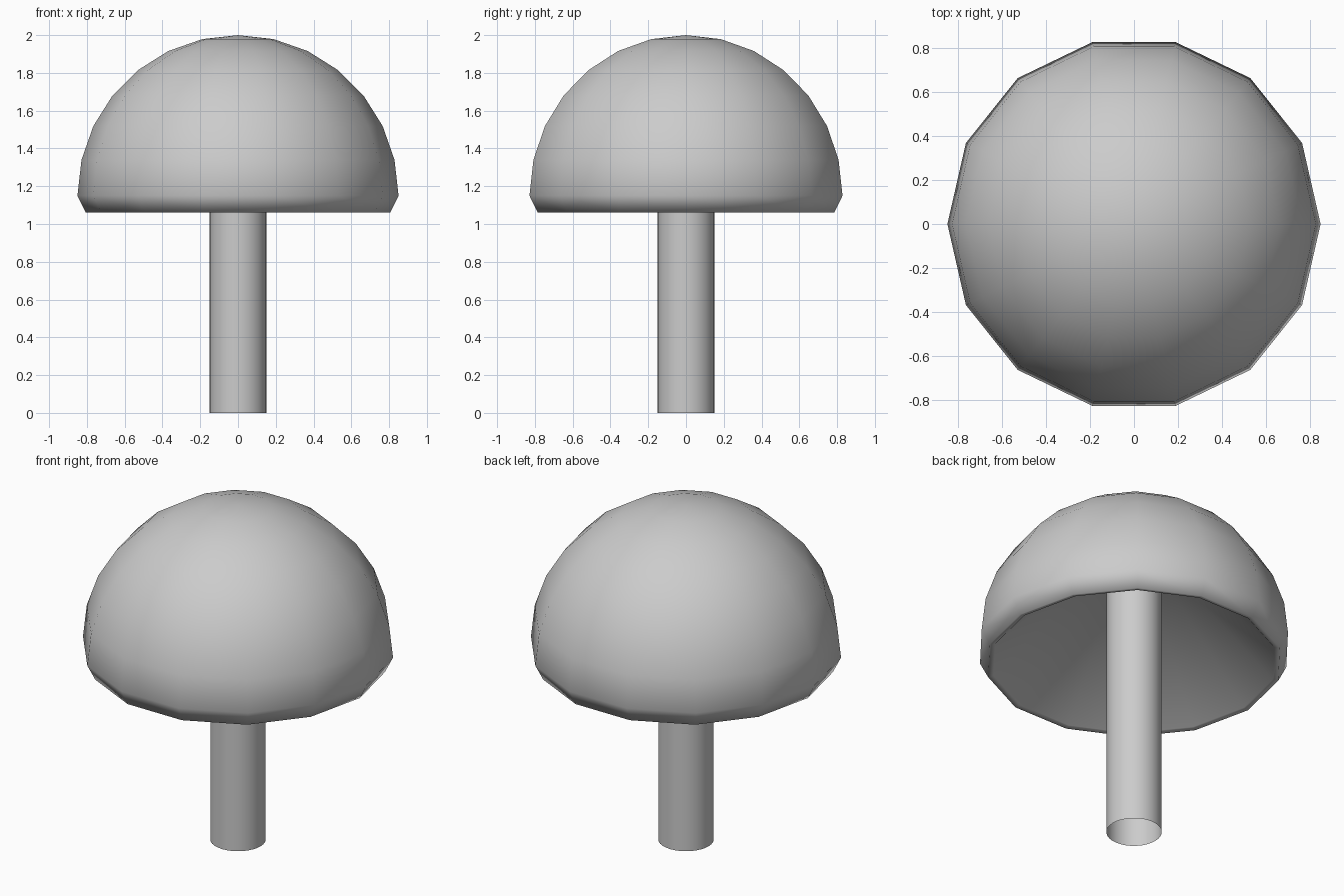
import bpy, bmesh
from math import pi, sin, cos, radians

if "Cube" in bpy.data.objects:
    bpy.data.objects.remove(bpy.data.objects["Cube"])


def lathe(name, profile, sides, angle):
    """Revolve (radius, z) points around z; radius 0 makes a pole."""
    bm = bmesh.new()
    rings = []
    for r, z in profile:
        n = 1 if r == 0 else sides
        rings.append([bm.verts.new((r * cos(2 * pi * i / sides),
                                    r * sin(2 * pi * i / sides), z))
                      for i in range(n)])
    for a, b in zip(rings, rings[1:]):
        for i in range(sides):
            j = (i + 1) % sides
            quad = [a[i % len(a)], b[i % len(b)], b[j % len(b)], a[j % len(a)]]
            bm.faces.new(list(dict.fromkeys(quad)))
    mesh = bpy.data.meshes.new(name)
    bm.to_mesh(mesh)
    bm.free()
    obj = bpy.data.objects.new(name, mesh)
    bpy.context.collection.objects.link(obj)
    bpy.ops.object.select_all(action='DESELECT')
    obj.select_set(True)
    bpy.context.view_layer.objects.active = obj
    bpy.ops.object.shade_smooth_by_angle(angle=radians(angle))
    # Mid grey
    mat = bpy.data.materials.new(name + "_grey")
    mat.diffuse_color = (0.55, 0.55, 0.55, 1)
    mat.use_nodes = True
    mat.node_tree.nodes["Principled BSDF"].inputs["Base Color"].default_value = mat.diffuse_color
    mesh.materials.append(mat)
    return obj


# Cap: half sphere, turned-in rim, narrow lip and hollow conical underside
SIDES, R, EQUATOR = 14, 0.85, 1.15
dome = [(R * sin(pi * k / SIDES), EQUATOR + R * cos(pi * k / SIDES))
        for k in range(8)]
under = [(0.805, 1.06), (0.775, 1.065), (0, 1.88)]
lathe("cap", dome + under, SIDES, 180)

# Stem: open tube running up into the cap
lathe("stem", [(0.15, 1.72), (0.15, 0)], 32, 40)
